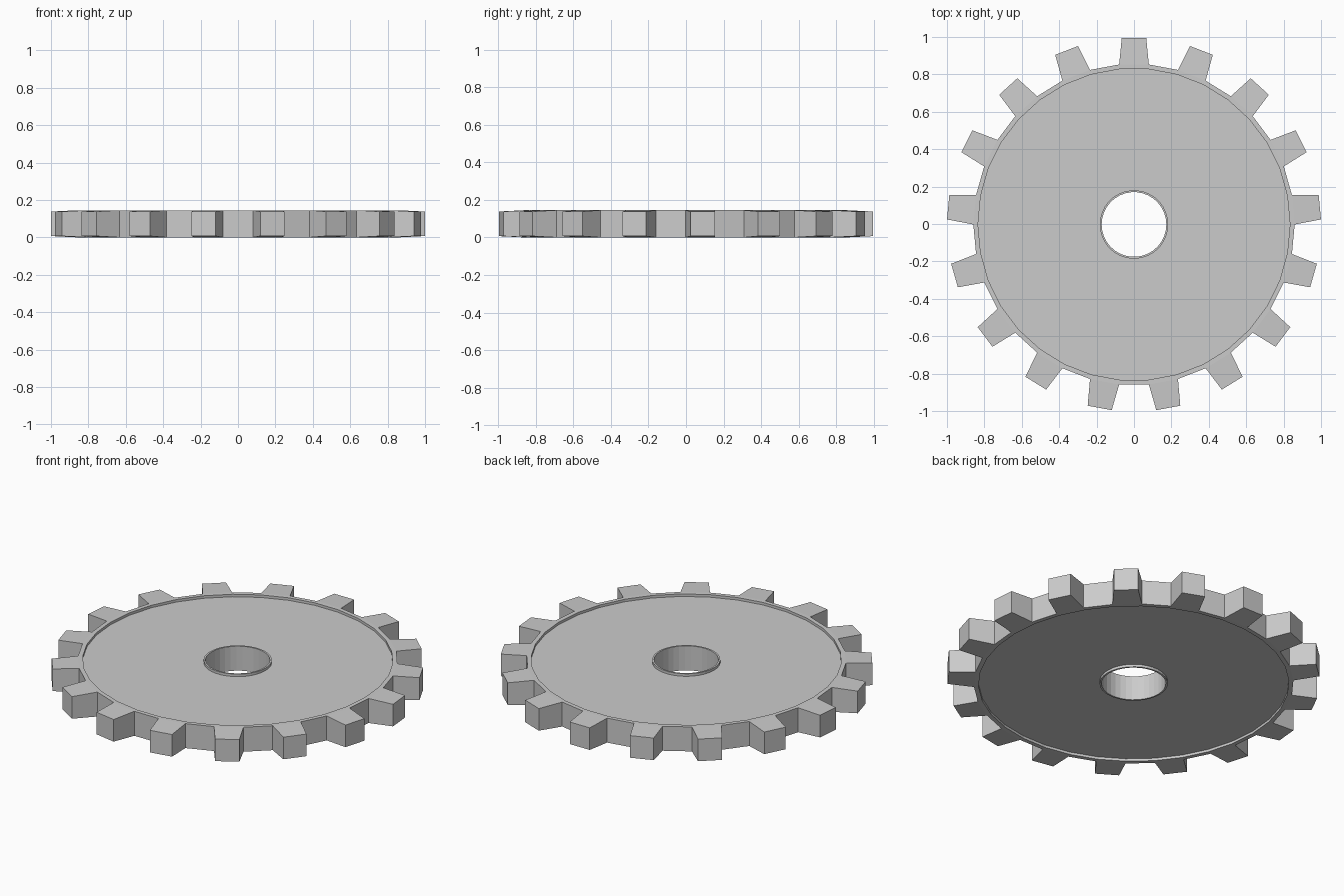
import bpy, bmesh, math

if "Cube" in bpy.data.objects:
    bpy.data.objects.remove(bpy.data.objects["Cube"])

TEETH = 17
N = TEETH * 2                      # one segment per tooth, one per gap
STEP = 2 * math.pi / N
H = 0.145                          # full thickness
RECESS = 0.015                     # depth of the web below rim and hub
CY = -0.0025                       # odd tooth count shifts the centre slightly
TIP_R, TIP_HALF, TIP_DROP = 1.0, math.radians(3.75), 0.007

# Cross-section of hub, recessed web and rim (radius, z), top then bottom
top = [(0.173, H), (0.183, H), (0.183, H - RECESS),
       (0.834, H - RECESS), (0.834, H), (0.859, H)]
section = top + [(r, H - z) for r, z in reversed(top)]


def polar(r, a, z):
    return (r * math.cos(a), r * math.sin(a) + CY, z)


bm = bmesh.new()

# Revolve the section into the wheel body
columns = []
for i in range(N):
    a = math.pi / 2 + (i - 0.5) * STEP
    columns.append([bm.verts.new(polar(r, a, z)) for r, z in section])

M = len(section)
OUT = len(top) - 1                 # profile edge forming the outer wall
for i in range(N):
    c, d = columns[i], columns[(i + 1) % N]
    for k in range(M):
        k2 = (k + 1) % M
        if k == OUT and i % 2 == 0:
            # Tapered tooth grown from the outer wall
            mid = math.pi / 2 + i * STEP
            base = [c[k], c[k2], d[k2], d[k]]
            tip = [bm.verts.new(polar(TIP_R, mid + s * TIP_HALF, z))
                   for s, z in ((-1, H - TIP_DROP), (-1, TIP_DROP),
                                (1, TIP_DROP), (1, H - TIP_DROP))]
            for j in range(4):
                j2 = (j + 1) % 4
                bm.faces.new((base[j], base[j2], tip[j2], tip[j]))
            bm.faces.new(tip)
        else:
            bm.faces.new((c[k], c[k2], d[k2], d[k]))

bmesh.ops.recalc_face_normals(bm, faces=bm.faces)
mesh = bpy.data.meshes.new("gear_wheel")
bm.to_mesh(mesh)
bm.free()
gear = bpy.data.objects.new("gear_wheel", mesh)
bpy.context.collection.objects.link(gear)
